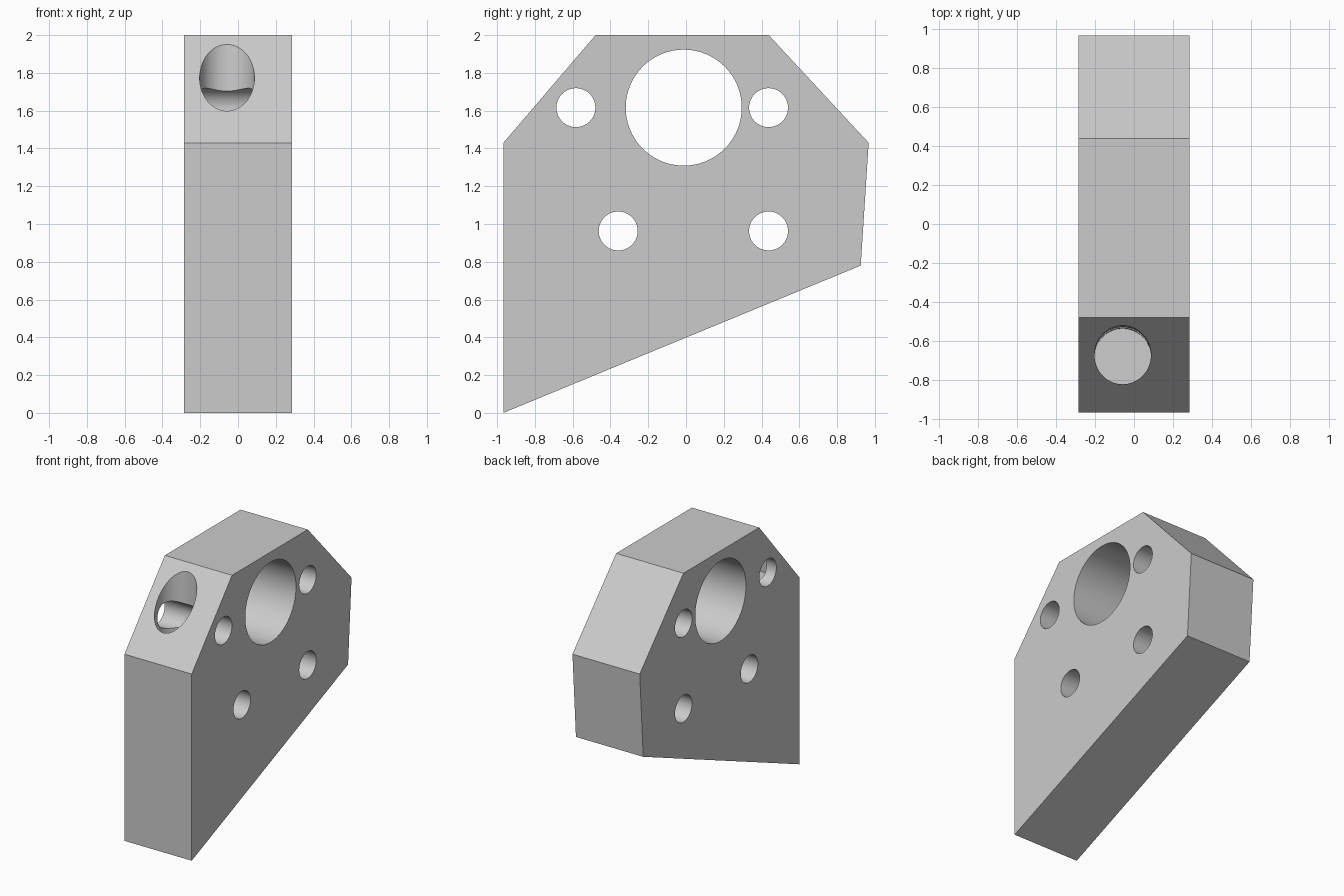
import bpy, bmesh, math
from mathutils import Vector

if "Cube" in bpy.data.objects:
    bpy.data.objects.remove(bpy.data.objects["Cube"])

HALF_WIDTH = 0.285

# Plate: side profile in (y, z), extruded along x
profile = [(-0.967, 0), (0.925, 0.78), (0.967, 1.43),
           (0.438, 2), (-0.479, 2), (-0.967, 1.43)]
bm = bmesh.new()
face = bm.faces.new([bm.verts.new((-HALF_WIDTH, y, z)) for y, z in profile])
side = bmesh.ops.extrude_face_region(bm, geom=[face])
moved = [v for v in side["geom"] if isinstance(v, bmesh.types.BMVert)]
bmesh.ops.translate(bm, verts=moved, vec=(2 * HALF_WIDTH, 0, 0))
bmesh.ops.recalc_face_normals(bm, faces=bm.faces)
mesh = bpy.data.meshes.new("bracket_plate")
bm.to_mesh(mesh)
bm.free()
plate = bpy.data.objects.new("bracket_plate", mesh)
bpy.context.collection.objects.link(plate)


def drill(name, start, end, radius):
    """Cut a round hole between two points."""
    start, end = Vector(start), Vector(end)
    axis = end - start
    bpy.ops.mesh.primitive_cylinder_add(
        vertices=96, radius=radius, depth=axis.length,
        location=(start + end) / 2,
        rotation=axis.to_track_quat('Z', 'Y').to_euler())
    cutter = bpy.context.object
    cutter.name = name
    cutter.hide_render = True
    bpy.context.view_layer.objects.active = plate
    mod = plate.modifiers.new(name, 'BOOLEAN')
    mod.operation = 'DIFFERENCE'
    mod.solver = 'EXACT'
    mod.object = cutter
    bpy.ops.object.modifier_apply(modifier=name)
    bpy.data.objects.remove(cutter)


# Main bore and four bolt holes through the plate
holes = [(-0.012, 1.616, 0.307), (-0.583, 1.616, 0.103), (0.437, 1.616, 0.103),
         (-0.359, 0.963, 0.103), (0.437, 0.963, 0.103)]
for i, (y, z, r) in enumerate(holes):
    drill(f"cross_hole_{i}", (-0.5, y, z), (0.5, y, z), r)

# Near-vertical blind hole entering through the front slope
tilt = math.radians(1.8)
down = Vector((0, -math.sin(tilt), -math.cos(tilt)))
mouth = Vector((-0.058, -0.672, 1.775))
drill("blind_hole", mouth - down * 0.5, mouth + down * 0.31, 0.145)

# Smooth bores, crisp outer edges
bpy.ops.object.select_all(action='DESELECT')
plate.select_set(True)
bpy.context.view_layer.objects.active = plate
bpy.ops.object.shade_smooth_by_angle(angle=math.radians(25))
